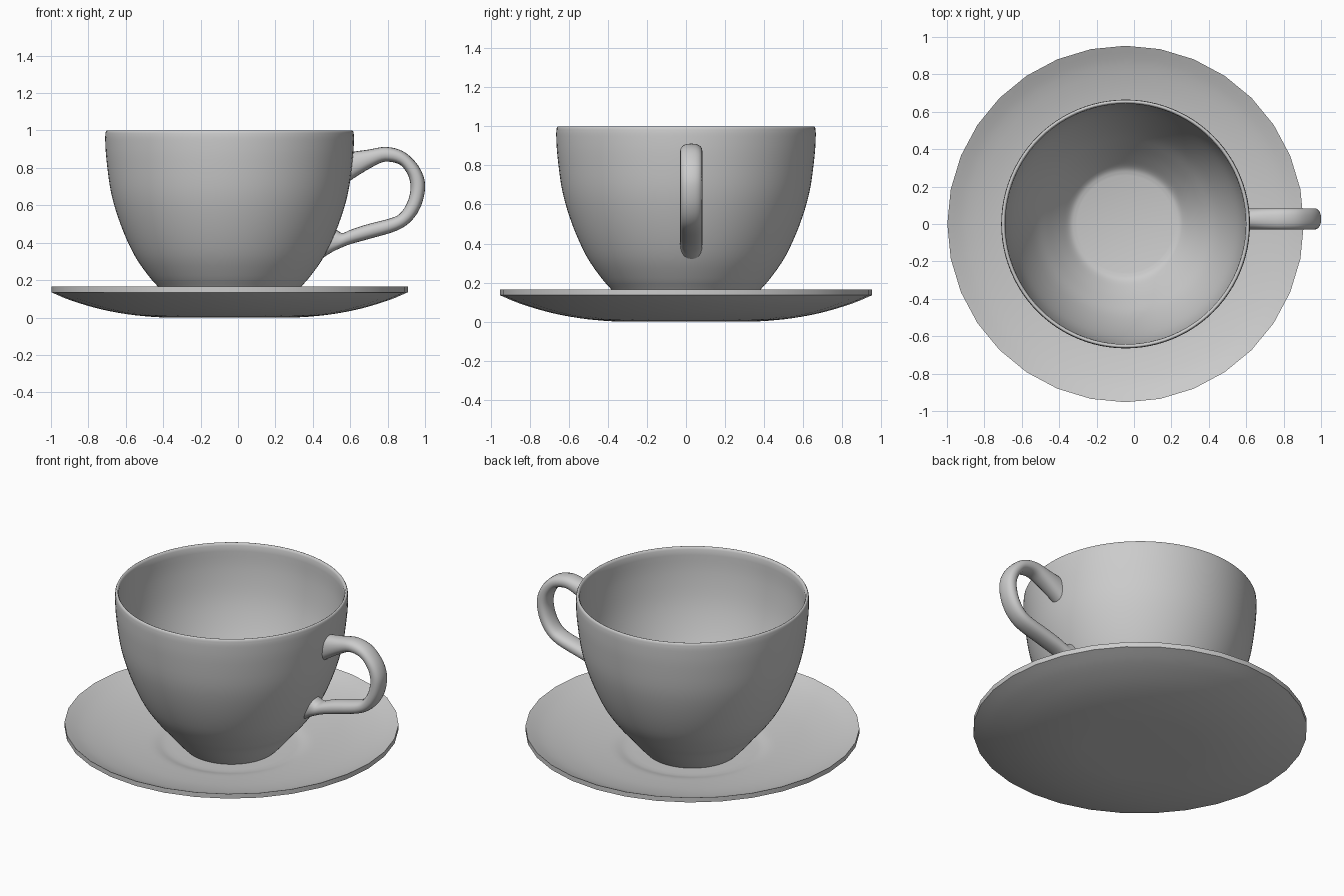
import bpy, bmesh, math
from mathutils import Vector

if "Cube" in bpy.data.objects:
    bpy.data.objects.remove(bpy.data.objects["Cube"])

CX = -0.045  # cup and saucer axis

mat = bpy.data.materials.new("grey_ceramic")
mat.diffuse_color = (0.6, 0.6, 0.6, 1)
mat.use_nodes = True
mat.node_tree.nodes["Principled BSDF"].inputs["Base Color"].default_value = mat.diffuse_color


def smooth_path(points, steps):
    """Catmull-Rom curve through points of any dimension."""
    p = [Vector(q) for q in points]
    p = [2 * p[0] - p[1]] + p + [2 * p[-1] - p[-2]]
    out = []
    for a, b, c, d in zip(p, p[1:], p[2:], p[3:]):
        for i in range(steps):
            t = i / steps
            out.append(0.5 * (2 * b + (c - a) * t + (2 * a - 5 * b + 4 * c - d) * t * t
                              + (3 * b - a - 3 * c + d) * t ** 3))
    return out + [p[-2]]


def finish(name, bm, angle):
    bmesh.ops.recalc_face_normals(bm, faces=bm.faces)
    me = bpy.data.meshes.new(name)
    bm.to_mesh(me)
    bm.free()
    me.materials.append(mat)
    ob = bpy.data.objects.new(name, me)
    bpy.context.collection.objects.link(ob)
    bpy.ops.object.select_all(action='DESELECT')
    ob.select_set(True)
    bpy.context.view_layer.objects.active = ob
    bpy.ops.object.shade_smooth_by_angle(angle=math.radians(angle))
    return ob


def bridge(bm, rings):
    """Quads between successive rings, with caps on both ends."""
    n = len(rings[0])
    for a, b in zip(rings, rings[1:]):
        for i in range(n):
            j = (i + 1) % n
            bm.faces.new((a[i], a[j], b[j], b[i]))
    bm.faces.new(rings[0])
    bm.faces.new(rings[-1])


def lathe(name, profile, sides, angle):
    bm = bmesh.new()
    rings = []
    for r, z in profile:
        rings.append([bm.verts.new((CX + r * math.cos(2 * math.pi * i / sides),
                                    r * math.sin(2 * math.pi * i / sides), z))
                      for i in range(sides)])
    bridge(bm, rings)
    return finish(name, bm, angle)


# saucer: curved underside, thin upright rim, shallow dished top with a well
under = smooth_path([(0.34, 0.0), (0.42, 0.004), (0.55, 0.018), (0.70, 0.047),
                     (0.85, 0.092), (0.953, 0.135)], 3)
top = smooth_path([(0.953, 0.165), (0.85, 0.122), (0.70, 0.084), (0.55, 0.062),
                   (0.45, 0.050), (0.39, 0.035), (0.34, 0.03)], 3)
lathe("saucer", under + top, 32, 40)

# cup: outer wall, rounded lip, inner wall down to a flat floor
outer = smooth_path([(0.265, 0.03), (0.29, 0.055), (0.33, 0.10), (0.383, 0.165),
                     (0.435, 0.225), (0.51, 0.335), (0.58, 0.49), (0.632, 0.66),
                     (0.658, 0.84), (0.665, 0.95), (0.663, 0.99)], 4)
lip = [(0.659, 0.998), (0.654, 1.0), (0.649, 0.998)]
inner = smooth_path([(0.643, 0.985), (0.638, 0.84), (0.612, 0.665), (0.56, 0.50),
                     (0.49, 0.348), (0.415, 0.235), (0.35, 0.15), (0.30, 0.095),
                     (0.26, 0.08)], 4)
lathe("cup", outer + lip + inner, 96, 50)

# handle: each row is outer edge x, z and inner edge x, z of one section
sections = [
    (0.607, 0.885, 0.590, 0.725), (0.640, 0.890, 0.635, 0.755),
    (0.700, 0.898, 0.715, 0.803), (0.790, 0.912, 0.785, 0.833),
    (0.880, 0.890, 0.860, 0.820), (0.950, 0.830, 0.900, 0.778),
    (0.990, 0.760, 0.918, 0.735), (1.000, 0.690, 0.922, 0.680),
    (0.980, 0.600, 0.905, 0.615), (0.930, 0.520, 0.870, 0.560),
    (0.850, 0.465, 0.820, 0.532), (0.700, 0.420, 0.680, 0.495),
    (0.600, 0.392, 0.600, 0.468), (0.540, 0.368, 0.560, 0.452),
    (0.500, 0.348, 0.532, 0.465), (0.455, 0.320, 0.515, 0.478)]
N, HALF, CY = 20, 0.057, 0.027
bm = bmesh.new()
rings = []
for ox, oz, ix, iz in smooth_path(sections, 4):
    mx, mz, hx, hz = (ox + ix) / 2, (oz + iz) / 2, (ox - ix) / 2, (oz - iz) / 2
    ring = []
    for i in range(N):
        c, s = (math.copysign(abs(v) ** 0.85, v) for v in
                (math.cos(2 * math.pi * i / N), math.sin(2 * math.pi * i / N)))
        ring.append(bm.verts.new((mx + hx * c, CY + HALF * s, mz + hz * c)))
    rings.append(ring)
bridge(bm, rings)
finish("handle", bm, 50)
